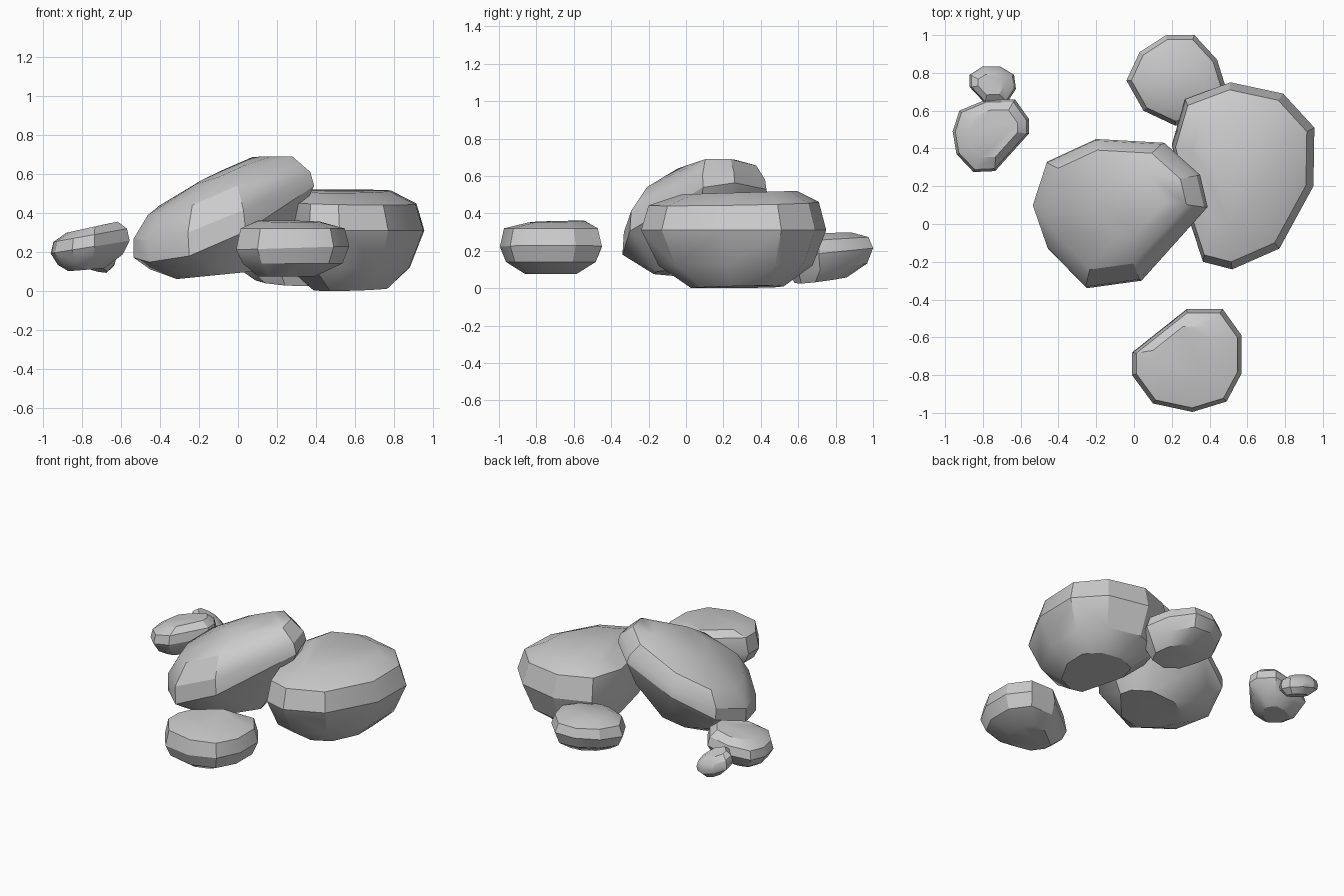
import bpy, bmesh, math


def rock(name, outline, rings, zmax=9.0):
    """Faceted boulder: hull of scaled plan outlines.
    ring = (scale, dx, dy, z at centre, slope in x, slope in y)"""
    xs, ys = [p[0] for p in outline], [p[1] for p in outline]
    cx, cy = (min(xs) + max(xs)) / 2, (min(ys) + max(ys)) / 2
    bm = bmesh.new()
    for s, dx, dy, z, sx, sy in rings:
        for x, y in outline:
            u, v = (x - cx) * s + dx, (y - cy) * s + dy
            bm.verts.new((cx + u, cy + v, max(0, min(zmax, z + sx * u + sy * v))))
    hull = bmesh.ops.convex_hull(bm, input=bm.verts[:])
    loose = {v for v in hull["geom_interior"] + hull["geom_unused"]
             if isinstance(v, bmesh.types.BMVert)}
    bmesh.ops.delete(bm, geom=list(loose), context='VERTS')
    bmesh.ops.dissolve_limit(bm, angle_limit=math.radians(4),
                             verts=bm.verts[:], edges=bm.edges[:])
    bmesh.ops.recalc_face_normals(bm, faces=bm.faces[:])
    mesh = bpy.data.meshes.new(name)
    bm.to_mesh(mesh)
    bm.free()
    ob = bpy.data.objects.new(name, mesh)
    bpy.context.collection.objects.link(ob)
    bpy.ops.object.select_all(action='DESELECT')
    ob.select_set(True)
    bpy.context.view_layer.objects.active = ob
    bpy.ops.object.shade_smooth_by_angle(angle=math.radians(30))


# Large tilted boulder leaning on its neighbour
rock("leaning_boulder",
     [(-.20, .45), (.16, .43), (.35, .26), (.39, .09), (.04, -.30),
      (-.25, -.34), (-.455, -.13), (-.535, .10), (-.46, .33)],
     [(.50, -.01, -.03, .085, .10, 0), (.84, .01, 0, .25, .38, .12),
      (1, 0, 0, .345, .40, .24), (.98, -.01, 0, .435, .38, .17),
      (.80, -.02, .02, .545, .42, .13), (.42, .05, .05, .605, .44, .08)],
     zmax=.69)

# Large upright boulder on the right
rock("right_boulder",
     [(.27, .66), (.51, .75), (.79, .69), (.955, .51), (.95, .20),
      (.77, -.13), (.52, -.24), (.365, -.20), (.30, 0), (.20, .42)],
     [(.50, 0, .02, .005, .03, .02), (.83, -.01, .01, .12, 0, 0),
      (1, 0, 0, .31, 0, 0), (.92, -.01, 0, .45, -.02, .02),
      (.62, -.03, .03, .51, 0, .03)])

# Flat stone at the back
rock("back_stone",
     [(-.04, .76), (.03, .91), (.17, 1.0), (.32, 1.0), (.44, .87),
      (.49, .71), (.43, .58), (.22, .52), (.05, .60)],
     [(.58, .02, -.04, .05, -.06, .12), (.87, 0, 0, .11, -.04, .12),
      (1, 0, 0, .19, 0, .10), (.90, 0, 0, .26, 0, .06),
      (.55, 0, -.01, .295, 0, .03)])

# Separate stone at the front
rock("front_stone",
     [(.28, -.45), (.47, -.45), (.57, -.59), (.57, -.79), (.49, -.94),
      (.31, -.995), (.10, -.95), (-.01, -.80), (-.01, -.68)],
     [(.50, -.03, 0, .075, 0, 0), (.88, 0, 0, .14, 0, 0),
      (1, 0, 0, .22, .03, 0), (.92, 0, 0, .32, 0, 0),
      (.55, -.02, .03, .355, -.02, .03)])

# Small tilted stone on the left
rock("left_stone",
     [(-.78, .66), (-.63, .66), (-.555, .555), (-.555, .48), (-.735, .28),
      (-.85, .275), (-.94, .37), (-.96, .49), (-.925, .60)],
     [(.45, -.02, 0, .11, .08, 0), (.82, 0, 0, .16, .16, 0),
      (1, 0, 0, .225, .16, 0), (.93, 0, 0, .285, .18, 0),
      (.65, .01, .01, .325, .22, 0)], zmax=.355)

# Pebble behind the left stone
rock("left_pebble",
     [(-.80, .835), (-.71, .835), (-.635, .79), (-.625, .715),
      (-.67, .645), (-.79, .64), (-.87, .725), (-.87, .79)],
     [(.55, .01, 0, .12, -.28, -.25), (.95, 0, 0, .165, -.28, -.25),
      (1, 0, 0, .195, -.28, -.25), (.92, 0, 0, .23, -.28, -.25),
      (.55, -.01, 0, .265, -.28, -.25)])
